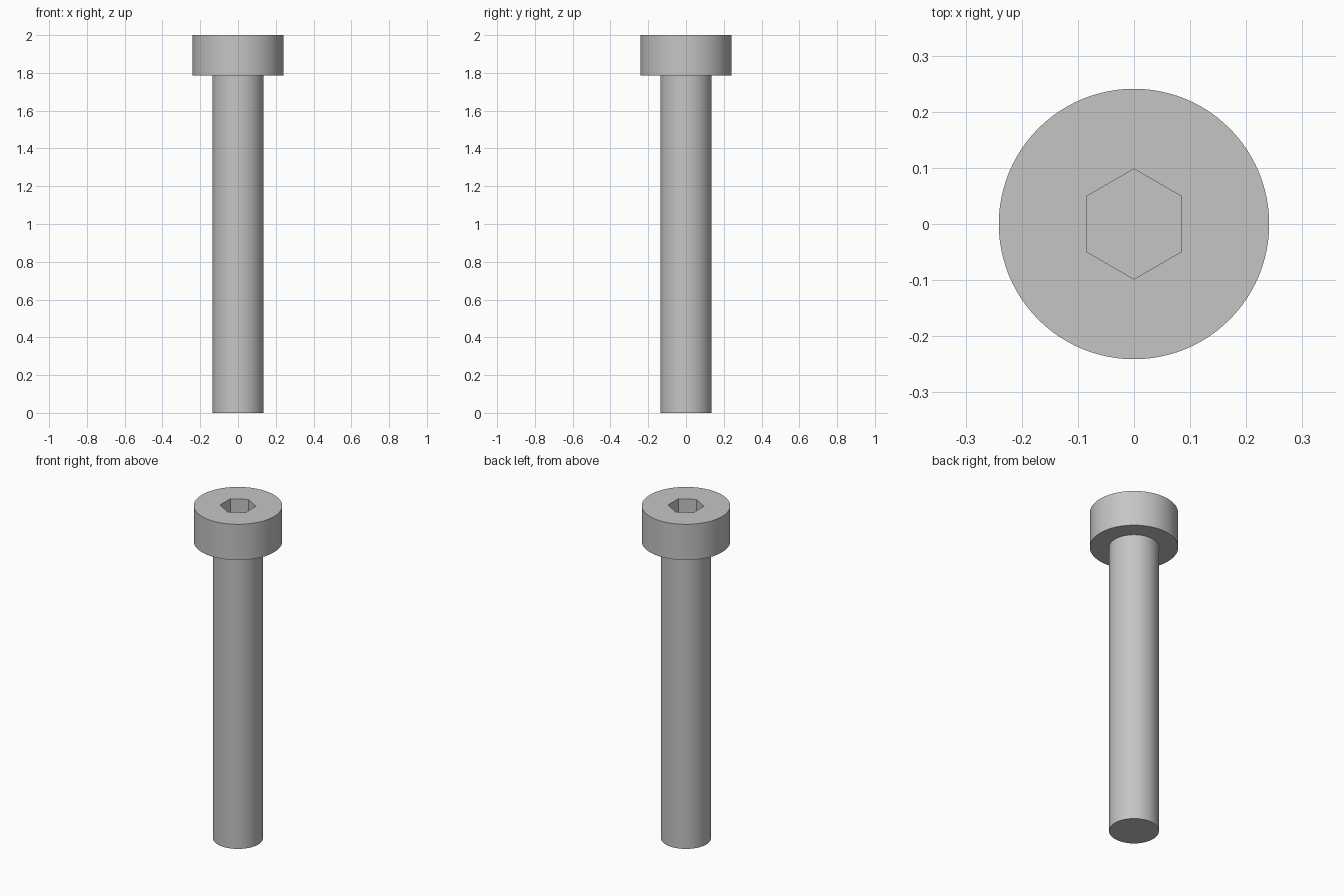
import bpy
import bmesh
from math import cos, sin, pi, radians

SEGMENTS = 96
HEAD_R, SHANK_R, SOCKET_FLAT = 0.241, 0.136, 0.085
TOP, HEAD_BASE, SOCKET_FLOOR = 2.0, 1.785, 1.88

cube = bpy.data.objects.get("Cube")
if cube:
    bpy.data.objects.remove(cube, do_unlink=True)

# Plain grey metal
steel = bpy.data.materials.new("grey steel")
steel.use_nodes = True
grey = (0.56, 0.56, 0.56, 1)
steel.diffuse_color = grey
bsdf = next(n for n in steel.node_tree.nodes if n.type == 'BSDF_PRINCIPLED')
bsdf.inputs["Base Color"].default_value = grey


def circle(radius):
    return lambda angle: radius


def hexagon(flat):
    # Distance to a hexagon's edge, with flats facing +x and -x
    return lambda angle: flat / cos((angle + pi / 6) % (pi / 3) - pi / 6)


def loft(name, sections, cap_first=False, cap_last=False):
    """Join a stack of (outline, height) rings into one surface."""
    bm = bmesh.new()
    angles = [2 * pi * i / SEGMENTS for i in range(SEGMENTS)]
    rings = [[bm.verts.new((r(a) * cos(a), r(a) * sin(a), z)) for a in angles]
             for r, z in sections]
    for low, high in zip(rings, rings[1:]):
        for i in range(SEGMENTS):
            j = (i + 1) % SEGMENTS
            bm.faces.new((low[i], low[j], high[j], high[i]))
    if cap_first:
        bm.faces.new(rings[0][::-1])
    if cap_last:
        bm.faces.new(rings[-1])
    mesh = bpy.data.meshes.new(name)
    bm.to_mesh(mesh)
    bm.free()
    mesh.materials.append(steel)
    obj = bpy.data.objects.new(name, mesh)
    bpy.context.collection.objects.link(obj)
    bpy.ops.object.select_all(action='DESELECT')
    obj.select_set(True)
    bpy.context.view_layer.objects.active = obj
    bpy.ops.object.shade_smooth_by_angle(angle=radians(30))
    return obj


# Shank, closed at the tip
shank = circle(SHANK_R)
loft("shank", [(shank, 0), (shank, HEAD_BASE)], cap_first=True)

# Cylindrical head with a hexagonal socket sunk into its top
rim, socket = circle(HEAD_R), hexagon(SOCKET_FLAT)
loft("socket_head", [(shank, HEAD_BASE), (rim, HEAD_BASE), (rim, TOP),
                     (socket, TOP), (socket, SOCKET_FLOOR)], cap_last=True)
